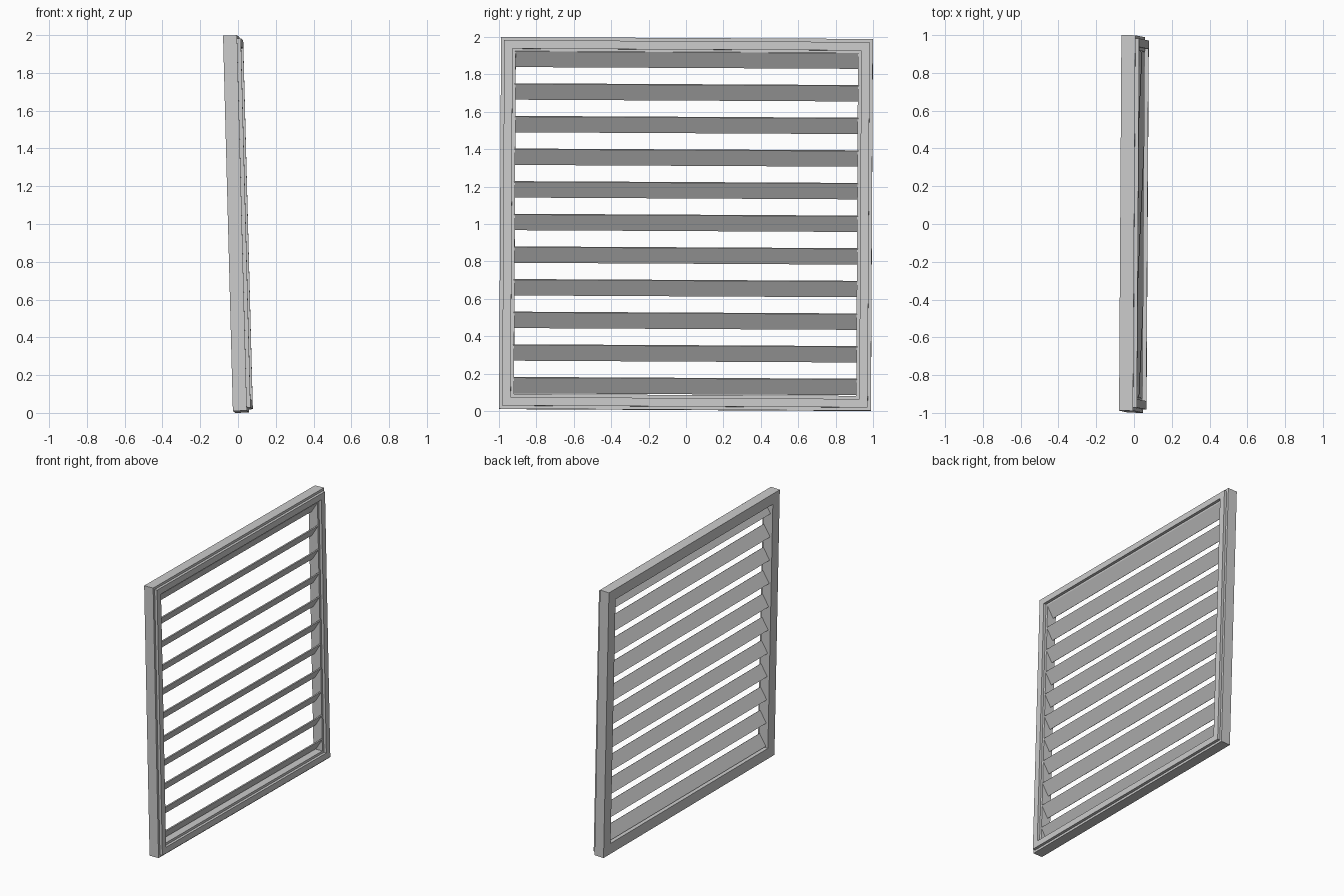
import bpy, bmesh, math
from mathutils import Matrix

if "Cube" in bpy.data.objects:
    bpy.data.objects.remove(bpy.data.objects["Cube"])

# whole shutter leans very slightly on every axis
LEAN = (Matrix.Translation((0, 0, 1))
        @ Matrix.Rotation(math.radians(-0.35), 4, 'Z')
        @ Matrix.Rotation(math.radians(-1.5), 4, 'Y')
        @ Matrix.Rotation(math.radians(-0.3), 4, 'X'))


def finish(bm, name):
    bmesh.ops.recalc_face_normals(bm, faces=bm.faces)
    mesh = bpy.data.meshes.new(name)
    bm.to_mesh(mesh)
    bm.free()
    obj = bpy.data.objects.new(name, mesh)
    bpy.context.collection.objects.link(obj)
    obj.matrix_world = LEAN
    return obj


# square frame: profile (half size, depth) swept around four mitred corners
profile = [(0.994, -0.047), (0.994, 0.027), (0.977, 0.027), (0.977, 0.047),
           (0.932, 0.047), (0.932, 0.027), (0.915, 0.027), (0.915, -0.047)]
bm = bmesh.new()
rings = [[bm.verts.new((x, sy * h, sz * h)) for h, x in profile]
         for sy, sz in ((-1, -1), (1, -1), (1, 1), (-1, 1))]
n = len(profile)
for i in range(4):
    a, b = rings[i], rings[(i + 1) % 4]
    for j in range(n):
        k = (j + 1) % n
        bm.faces.new((a[j], a[k], b[k], b[j]))
finish(bm, "frame")

# eleven tilted slats, upper edge towards +x
for i in range(11):
    bm = bmesh.new()
    m = (Matrix.Translation((0, 0, (i - 5) * 0.1745 + 0.006))
         @ Matrix.Rotation(math.radians(33), 4, 'Y')
         @ Matrix.Diagonal((0.008, 1.84, 0.098, 1)))
    bmesh.ops.create_cube(bm, size=1, matrix=m)
    finish(bm, f"slat_{i + 1}")
